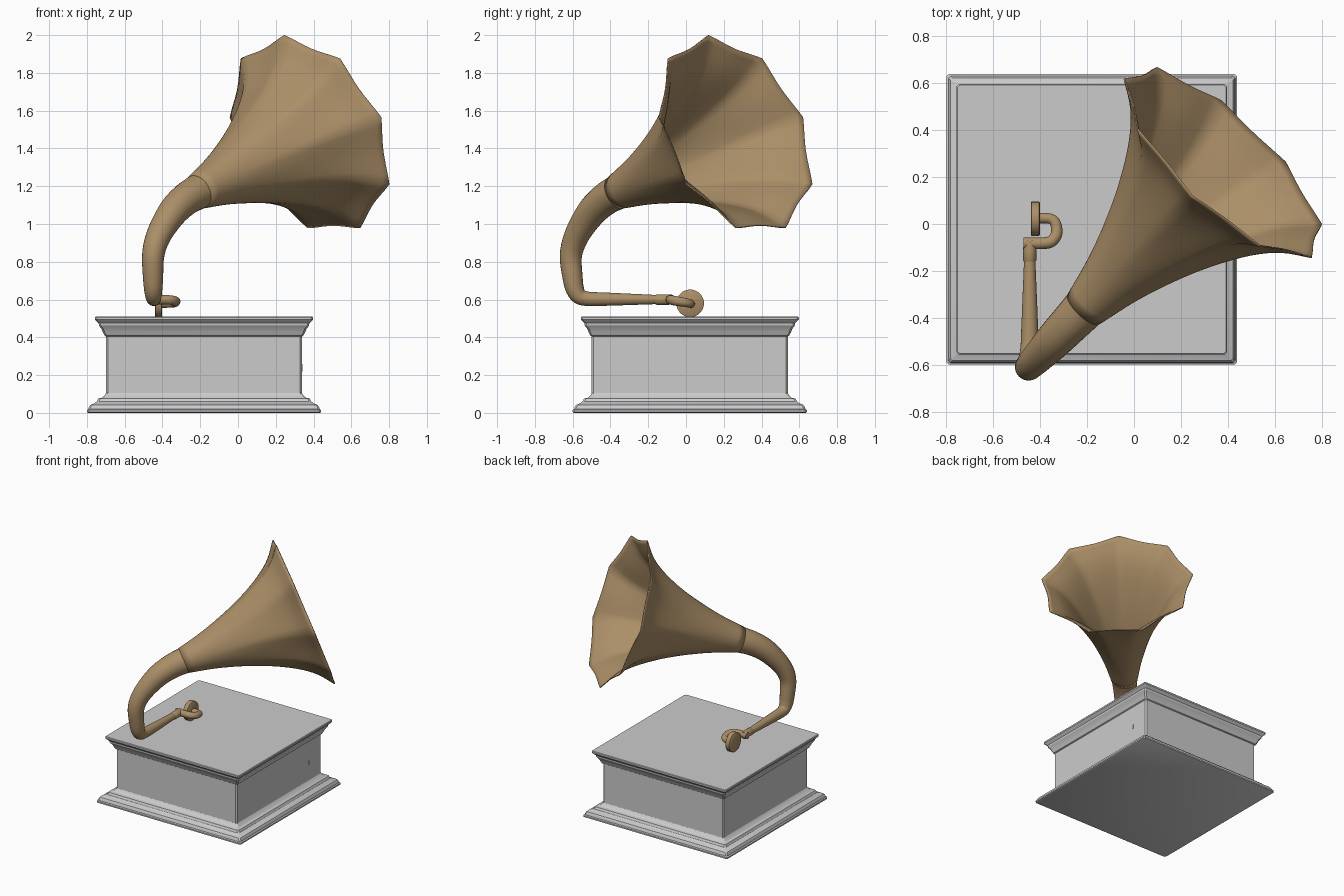
import bpy, bmesh, math
from mathutils import Vector

if "Cube" in bpy.data.objects:
    bpy.data.objects.remove(bpy.data.objects["Cube"])

# Materials
def material(name, rgb):
    m = bpy.data.materials.new(name)
    m.diffuse_color = (*rgb, 1)
    m.use_nodes = True
    m.node_tree.nodes["Principled BSDF"].inputs["Base Color"].default_value = m.diffuse_color
    return m

BRASS = material("aged_brass", (0.41, 0.275, 0.138))
GREY = material("cabinet_grey", (0.6, 0.6, 0.6))


def build(name, rings, mat, cap_start=True, cap_end=True, angle=40):
    """Skin a list of closed rings into one object."""
    bm = bmesh.new()
    vr = [[bm.verts.new(p) for p in ring] for ring in rings]
    n = len(vr[0])
    for a, b in zip(vr, vr[1:]):
        for i in range(n):
            j = (i + 1) % n
            bm.faces.new((a[i], a[j], b[j], b[i]))
    if cap_start:
        bm.faces.new(vr[0][::-1])
    if cap_end:
        bm.faces.new(vr[-1])
    bmesh.ops.recalc_face_normals(bm, faces=bm.faces)
    me = bpy.data.meshes.new(name)
    bm.to_mesh(me)
    bm.free()
    me.materials.append(mat)
    me.shade_smooth()
    me.set_sharp_from_angle(angle=math.radians(angle))
    ob = bpy.data.objects.new(name, me)
    bpy.context.collection.objects.link(ob)
    return ob


def spline(pts, steps):
    """Catmull-Rom through tuples of any length."""
    p = [Vector(q) for q in pts]
    p = [2 * p[0] - p[1]] + p + [2 * p[-1] - p[-2]]
    out = []
    for i in range(1, len(p) - 2):
        a, b, c, d = p[i - 1:i + 3]
        for k in range(steps):
            t = k / steps
            out.append(0.5 * (2 * b + (c - a) * t + (2 * a - 5 * b + 4 * c - d) * t * t
                              + (3 * b - a - 3 * c + d) * t ** 3))
    return out + [p[-2]]


def tube(name, pts, mat, steps=5, sides=24):
    """Sweep a circle along (x, y, z, radius) points."""
    s = spline(pts, steps) if steps else [Vector(q) for q in pts]
    c = [q.to_3d() for q in s]
    rings, side = [], None
    for i, q in enumerate(c):
        t = (c[min(i + 1, len(c) - 1)] - c[max(i - 1, 0)]).normalized()
        side = t.orthogonal() if side is None else side - t * side.dot(t)
        side.normalize()
        up = t.cross(side)
        rings.append([q + s[i][3] * (math.cos(a) * side + math.sin(a) * up)
                      for a in (2 * math.pi * k / sides for k in range(sides))])
    return build(name, rings, mat)


# Cabinet: square moulding profile (half width, height)
CX, CY = -0.18, 0.02
profile = [(0.613, 0), (0.62, 0.004), (0.62, 0.015), (0.612, 0.02), (0.61, 0.03), (0.602, 0.042),
           (0.582, 0.05), (0.568, 0.06), (0.56, 0.076), (0.54, 0.08), (0.528, 0.09),
           (0.519, 0.104), (0.519, 0.405), (0.527, 0.41), (0.535, 0.425), (0.543, 0.445),
           (0.556, 0.462), (0.558, 0.475), (0.568, 0.485), (0.577, 0.494), (0.577, 0.506),
           (0.573, 0.51)]
def square(h, z, c=0.01):
    pts = []
    for sx, sy in ((1, 1), (-1, 1), (-1, -1), (1, -1)):
        ends = [(sx * h, sy * (h - c)), (sx * (h - c), sy * h)]
        pts += ends if sx * sy > 0 else ends[::-1]
    return [(CX + x, CY + y, z) for x, y in pts]
build("cabinet", [square(h, z) for h, z in profile], GREY, angle=25)

# Crank socket on the right side
build("crank_socket", [[(x, 0.39 + 0.009 * math.cos(a), 0.24 + 0.02 * math.sin(a))
                        for a in (math.pi * k / 8 for k in range(16))]
                       for x in (0.335, 0.342)], GREY)

# Horn frame: horizontal heading and 20 degree upward tilt
U = Vector((0.69, 0.724, 0)).normalized()
V = Vector((U.y, -U.x, 0))
Z = Vector((0, 0, 1))
PIVOT = Vector((-0.45, -0.61, 0))
START = PIVOT + U * 0.343 + Z * 1.17
RIM = PIVOT + U * 1.206 + Z * 1.474
AXIS = (RIM - START).normalized()
LENGTH = (RIM - START).length
TILT = math.radians(20.4)
UP = Z * math.cos(TILT) - U * math.sin(TILT)

# Horn: flared bell that turns into a nine-pointed rim
flare = [(0, 0.091), (0.2, 0.138), (0.4, 0.205), (0.567, 0.277), (0.72, 0.362),
         (0.83, 0.45), (LENGTH, 0.561)]
rings = []
for s, r in spline(flare, 4):
    k = 0.085 * max(0, (s - 0.2) / (LENGTH - 0.2)) ** 1.3
    ring = []
    for i in range(72):
        a = 2 * math.pi * i / 72
        rr = r * (1 - k * abs(math.sin(4.5 * a)))
        ring.append(START + AXIS * s + rr * (math.cos(a) * UP + math.sin(a) * V))
    rings.append(ring)
horn = build("horn", rings, BRASS, False, False)
mod = horn.modifiers.new("sheet", 'SOLIDIFY')
mod.thickness = 0.006
mod.offset = 0

# Neck: curved tube from the horn down and round into the tone arm
upper = [(0.355, 1.174, 0.094), (0.26, 1.135, 0.087), (0.16, 1.07, 0.08),
         (0.07, 0.975, 0.07), (0.02, 0.895, 0.063), (0.0, 0.82, 0.058)]
neck = [(*(PIVOT + U * u + Z * z), r) for u, z, r in upper]
neck += [(-0.45, -0.602, 0.73, 0.054), (-0.449, -0.59, 0.66, 0.049),
         (-0.448, -0.565, 0.618, 0.043), (-0.446, -0.52, 0.604, 0.038),
         (-0.445, -0.42, 0.602, 0.035), (-0.445, -0.15, 0.6, 0.024)]
tube("neck_and_tone_arm", neck, BRASS)

# Tone arm collar and U-shaped end
tube("arm_collar", [(-0.445, -0.165, 0.6, 0.022), (-0.445, -0.155, 0.6, 0.028),
                    (-0.445, -0.11, 0.6, 0.028), (-0.445, -0.07, 0.599, 0.026)], BRASS, 0)
tube("arm_bend", [(-0.472, -0.082, 0.6, 0.025), (-0.39, -0.082, 0.599, 0.025),
                  (-0.355, -0.075, 0.597, 0.025), (-0.333, -0.05, 0.592, 0.025),
                  (-0.33, -0.02, 0.587, 0.024), (-0.338, 0.008, 0.582, 0.023),
                  (-0.36, 0.023, 0.579, 0.022), (-0.41, 0.025, 0.578, 0.022)], BRASS)

# Sound box disc
tube("sound_box", [(x, 0.022, 0.58, r) for x, r in
                   ((-0.44, 0.069), (-0.437, 0.073), (-0.405, 0.073), (-0.402, 0.069))],
     BRASS, 0, 40)
